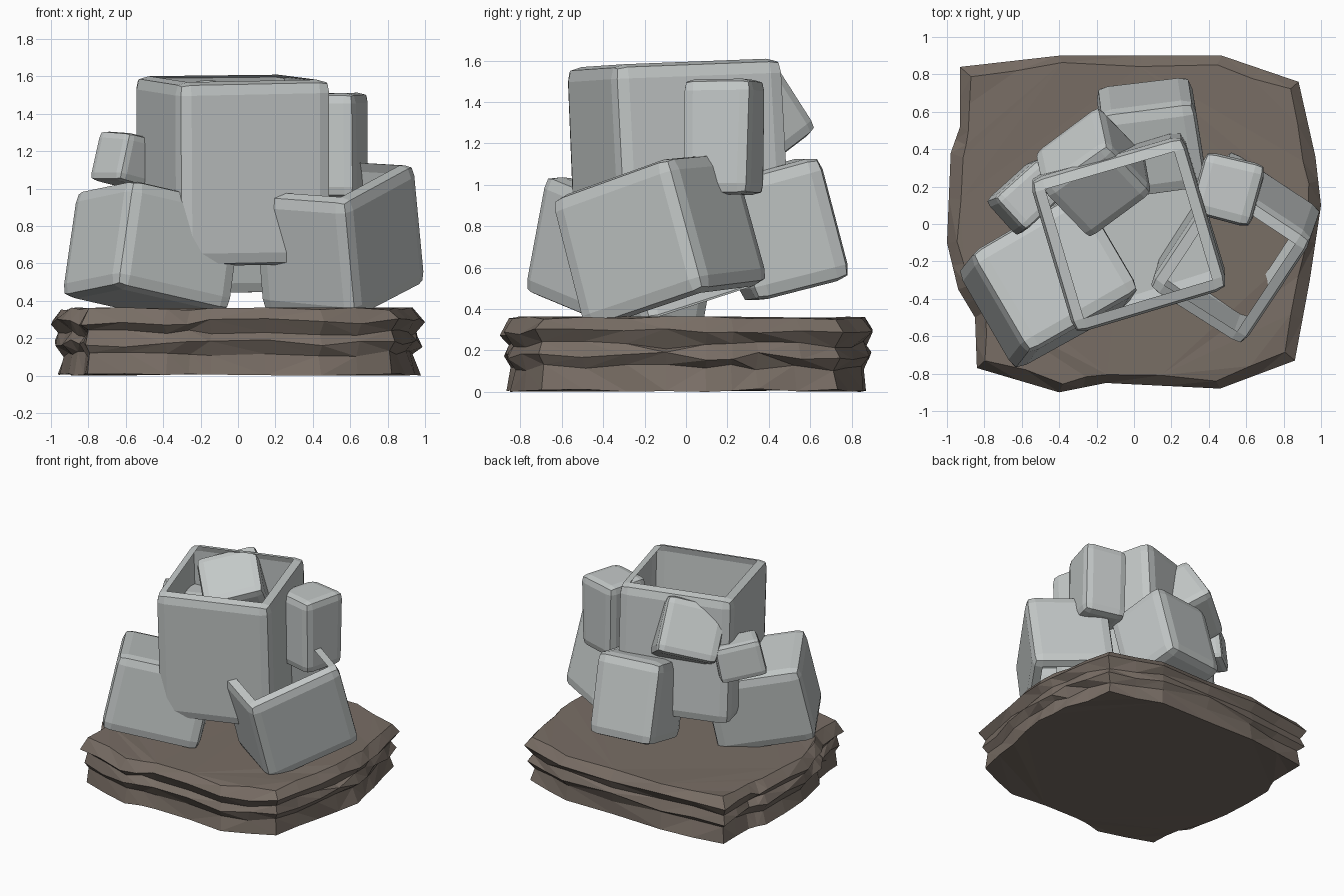
import bpy, bmesh, random
from mathutils import Vector, Matrix

random.seed(7)
cube = bpy.data.objects.get("Cube")
if cube:
    bpy.data.objects.remove(cube)


def material(name, color):
    m = bpy.data.materials.new(name)
    m.use_nodes = True
    m.diffuse_color = color
    m.node_tree.nodes["Principled BSDF"].inputs["Base Color"].default_value = color
    return m


stone_grey = material("pale stone", (0.55, 0.58, 0.575, 1))
rock_brown = material("brown rock", (0.19, 0.155, 0.13, 1))


def finish(bm, name, mat):
    mesh = bpy.data.meshes.new(name)
    bm.to_mesh(mesh)
    bm.free()
    mesh.materials.append(mat)
    obj = bpy.data.objects.new(name, mesh)
    bpy.context.collection.objects.link(obj)
    return obj


def block(name, center, across, up, size, bevel=0.07, open_sides=()):
    """Worn block set along an across and an up direction; open_sides are left without a face."""
    u = Vector(across).normalized()
    w = Vector(up)
    w = (w - u * w.dot(u)).normalized()
    v = w.cross(u)
    bm = bmesh.new()
    bmesh.ops.create_cube(bm, size=1)
    bmesh.ops.scale(bm, vec=size, verts=bm.verts)
    # Slightly irregular hewn corners
    for vert in bm.verts:
        vert.co += Vector([random.uniform(-0.008, 0.008) for _ in range(3)])
    bmesh.ops.bevel(bm, geom=bm.edges[:], offset=bevel, segments=2,
                    profile=0.62, affect='EDGES')
    bm.normal_update()
    for sign in open_sides:
        cap = max(bm.faces, key=lambda f: sign * f.normal.z * f.calc_area())
        bmesh.ops.delete(bm, geom=[cap], context='FACES_ONLY')
    rot = Matrix((u, v, w)).transposed().to_4x4()
    bmesh.ops.transform(bm, matrix=Matrix.Translation(center) @ rot, verts=bm.verts)
    return finish(bm, name, stone_grey)


# Layered rock slab
outline = [(-0.93, 0.84), (-0.4, 0.9), (0.47, 0.9), (0.88, 0.76), (0.97, 0.36),
           (1.0, 0.1), (0.94, -0.3), (0.86, -0.73), (0.46, -0.88), (-0.15, -0.85),
           (-0.4, -0.9), (-0.84, -0.77), (-0.85, -0.5), (-0.94, -0.35),
           (-1.0, -0.1), (-0.98, 0.38), (-0.93, 0.52)]
layers = [(0.015, 0.97), (0.125, 0.95), (0.18, 0.99), (0.235, 0.96), (0.295, 1.0),
          (0.365, 0.95)]
bm = bmesh.new()
rings = []
for z, scale in layers:
    ring = []
    edge_layer = z in (layers[0][0], layers[-1][0])
    for i, p in enumerate(outline):
        a, b = Vector(p), Vector(outline[(i + 1) % len(outline)])
        for t in (0, 0.5):
            q = a.lerp(b, t) * scale
            if scale < 1:
                q *= random.uniform(0.98, 1.01)
            dz = random.uniform(-0.008, 0.008) if edge_layer else random.uniform(-0.02, 0.02)
            ring.append(bm.verts.new((q.x, q.y, z + dz)))
    rings.append(ring)
for low, high in zip(rings, rings[1:]):
    n = len(low)
    for i in range(n):
        j = (i + 1) % n
        bm.faces.new((low[i], low[j], high[j], high[i]))
bm.faces.new(rings[-1])
bm.faces.new(list(reversed(rings[0])))
bmesh.ops.recalc_face_normals(bm, faces=bm.faces[:])
bmesh.ops.triangulate(bm, faces=bm.faces[:])
lowest = min(v.co.z for v in bm.verts)
for v in bm.verts:
    v.co.z -= lowest
finish(bm, "rock_slab", rock_brown)

# Large hollow block at the centre
block("main_hollow_block", (-0.025, -0.035, 1.1), (0.8, 0.24, 0.01), (0, -0.05, 1),
      (0.85, 0.86, 0.98), open_sides=(1,))

# Hollow block on the right, open above and below
block("right_hollow_block", (0.54, -0.13, 0.735), (0.43, 0.65, 0.22), (-0.05, -0.15, 0.63),
      (0.73, 0.6, 0.66), open_sides=(1, -1))

# Solid blocks leaning against the centre
block("front_left_block", (-0.455, -0.3, 0.67), (0.56, 0.31, -0.13), (0.09, 0.11, 0.54),
      (0.71, 0.63, 0.59))
block("back_block", (0.09, 0.46, 0.785), (0.99, 0.14, 0), (0, -0.26, 0.97),
      (0.52, 0.5, 0.6))
block("upper_back_block", (-0.215, 0.27, 1.295), (0.78, 0.57, 0.24), (0.28, -0.38, 0.88),
      (0.45, 0.42, 0.42), 0.055)
block("upper_right_block", (0.505, 0.185, 1.23), (0.96, -0.27, 0), (0.03, 0, 1),
      (0.33, 0.34, 0.56), 0.055)
block("small_left_block", (-0.565, 0.15, 1.145), (0.74, 0.67, -0.2), (0.05, 0, 1),
      (0.34, 0.25, 0.27), 0.04)
